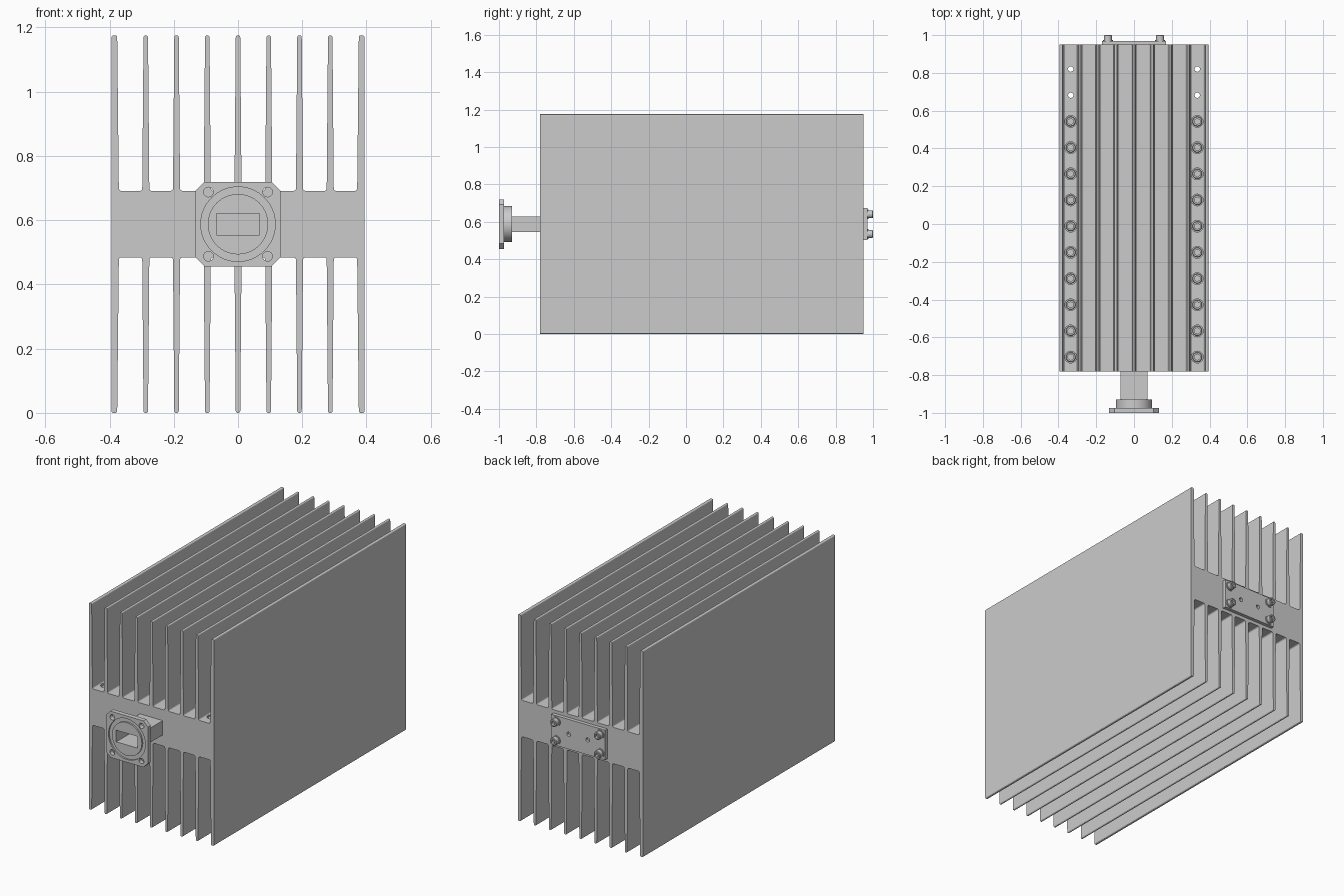
import bpy, bmesh
from math import sin, cos, pi, radians
from mathutils import Matrix

if "Cube" in bpy.data.objects:
    bpy.data.objects.remove(bpy.data.objects["Cube"])

ZC = 0.5875            # centre height
CORE = 0.1035          # half height of the solid core
Y0, Y1 = -0.78, 0.95   # heat sink ends
FRONT = Matrix.Rotation(radians(90), 4, 'X')    # local +z -> -y
BACK = Matrix.Rotation(radians(-90), 4, 'X')    # local +z -> +y


def finish(name, bm, smooth=True):
    bmesh.ops.recalc_face_normals(bm, faces=bm.faces)
    me = bpy.data.meshes.new(name)
    bm.to_mesh(me)
    bm.free()
    ob = bpy.data.objects.new(name, me)
    bpy.context.collection.objects.link(ob)
    if smooth:
        smooth_edges(ob)
    return ob


def select(ob):
    bpy.ops.object.select_all(action='DESELECT')
    ob.select_set(True)
    bpy.context.view_layer.objects.active = ob


def smooth_edges(ob):
    select(ob)
    bpy.ops.object.shade_smooth_by_angle(angle=radians(30))


def prism(bm, pts, y0, y1):
    """Extrude an xz outline (relative to centre height) along y."""
    a = [bm.verts.new((x, y0, ZC + z)) for x, z in pts]
    b = [bm.verts.new((x, y1, ZC + z)) for x, z in pts]
    bm.faces.new(a)
    bm.faces.new(b[::-1])
    for i in range(len(a)):
        j = (i + 1) % len(a)
        bm.faces.new((a[i], b[i], b[j], a[j]))


def rect(w, h):
    return [(-w, -h), (w, -h), (w, h), (-w, h)]


def lathe(bm, profile, mat, closed=False, n=24):
    """Turn (radius, height[, hex]) rings around local z."""
    rings = []
    for p in profile:
        ring = []
        for k in range(n):
            t = 2 * pi * k / n
            r = p[0]
            if len(p) > 2:   # hexagonal ring
                r *= cos(pi / 6) / cos((t + pi / 6) % (pi / 3) - pi / 6)
            ring.append(bm.verts.new(mat @ Matrix.Translation((r * cos(t), r * sin(t), p[1])).translation))
        rings.append(ring)
    pairs = list(zip(rings, rings[1:]))
    if closed:
        pairs.append((rings[-1], rings[0]))
    else:
        bm.faces.new(rings[0][::-1])
        bm.faces.new(rings[-1])
    for a, b in pairs:
        for k in range(n):
            j = (k + 1) % n
            bm.faces.new((a[k], a[j], b[j], b[k]))


def cut(ob, bm, smooth=True):
    """Subtract a temporary cutter mesh."""
    tool = finish("cutter", bm, False)
    tool.hide_render = True
    mod = ob.modifiers.new("cut", 'BOOLEAN')
    mod.operation, mod.solver, mod.object = 'DIFFERENCE', 'EXACT', tool
    select(ob)
    bpy.ops.object.modifier_apply(modifier=mod.name)
    bpy.data.objects.remove(tool, do_unlink=True)
    if smooth:
        smooth_edges(ob)


def arc(cx, cz, r, a0, a1, n=4):
    return [(cx + r * cos(radians(a0 + (a1 - a0) * i / n)),
             cz + r * sin(radians(a0 + (a1 - a0) * i / n))) for i in range(n + 1)]


# heat sink outline: tapered fins with rounded tips and root fillets
f, t, W = 0.008, 0.006, 0.394
fins = [(-W, -W, -0.376, -0.371)]
fins += [(x - 0.011, x - 0.007, x + 0.007, x + 0.011) for x in [i * 0.0957 for i in range(-3, 4)]]
fins += [(0.371, 0.376, W, W)]
upper = []
for xl, tl, tr, xr in fins:
    if xl > -W:
        upper += arc(xl - f, CORE + f, f, -90, 0)
    upper += arc(tl + t, ZC - t, t, 180, 90) + arc(tr - t, ZC - t, t, 90, 0)
    if xr < W:
        upper += arc(xr + f, CORE + f, f, 180, 270)
bm = bmesh.new()
prism(bm, upper + [(-x, -z) for x, z in upper], Y0, Y1)
sink = finish("heat_sink", bm, False)

# bolt holes along both edges, counterbored where a screw sits, plus waveguide bore
holes, screws = bmesh.new(), bmesh.new()
for x in (-0.335, 0.335):
    for i in range(12):
        m = Matrix.Translation((x, 0.82 - 0.1386 * i, ZC))
        bore = [(0.014, -CORE - 0.02)]
        if i < 2:
            bore += [(0.014, CORE + 0.02)]
        else:
            h = CORE - 0.035
            bore += [(0.014, h), (0.031, h), (0.031, CORE + 0.02)]
            lathe(screws, [(0.0125, -CORE), (0.0125, h), (0.026, h), (0.026, CORE - 0.006),
                           (0.023, CORE - 0.003), (0.016, CORE - 0.003, 1),
                           (0.016, CORE - 0.018, 1)], m)
        lathe(holes, bore, m)
prism(holes, rect(0.067, 0.033), Y0 - 0.05, -0.3)
cut(sink, holes, False)
finish("clamp_screws", screws)

# waveguide tube
bm = bmesh.new()
prism(bm, rect(0.072, 0.041), -0.94, Y0 + 0.0005)
tube = finish("waveguide_tube", bm, False)
bm = bmesh.new()
prism(bm, rect(0.067, 0.033), -1.05, -0.7)
cut(tube, bm, False)

# round collar behind the flange
bm = bmesh.new()
lathe(bm, [(0.096, 0.93), (0.096, 0.975)], Matrix.Translation((0, 0, ZC)) @ FRONT, n=64)
collar = finish("flange_collar", bm)
bm = bmesh.new()
prism(bm, rect(0.067, 0.033), -1.05, -0.7)
cut(collar, bm)

# chamfered square flange with seal groove, bolt holes and opening
s, c = 0.132, 0.104
bm = bmesh.new()
prism(bm, [(-c, -s), (c, -s), (s, -c), (s, c), (c, s), (-c, s), (-s, c), (-s, -c)], -1, -0.974)
flange = finish("waveguide_flange", bm, False)
bm = bmesh.new()
prism(bm, rect(0.067, 0.033), -1.05, -0.7)
lathe(bm, [(0.094, 0.991), (0.116, 0.991), (0.116, 1.02), (0.094, 1.02)],
      Matrix.Translation((0, 0, ZC)) @ FRONT, closed=True, n=64)
for x in (-0.092, 0.092):
    for z in (-0.1, 0.1):
        lathe(bm, [(0.015, 0.95), (0.015, 1.05)], Matrix.Translation((x, 0, ZC + z)) @ FRONT)
cut(flange, bm)

# end plate with two small holes
bm = bmesh.new()
prism(bm, rect(0.17, 0.085), Y1, 0.97)
plate = finish("end_plate", bm, False)
bm = bmesh.new()
for x in (-0.06, 0.06):
    lathe(bm, [(0.012, 0.955), (0.012, 1.0)], Matrix.Translation((x, 0, ZC)) @ BACK)
cut(plate, bm)

# end plate socket screws on washers
bm = bmesh.new()
for x in (-0.138, 0.138):
    for z in (-0.053, 0.053):
        lathe(bm, [(0.026, 0.969), (0.026, 0.975), (0.021, 0.975), (0.021, 0.997), (0.018, 1.0),
                   (0.012, 1.0, 1), (0.012, 0.985, 1)], Matrix.Translation((x, 0, ZC + z)) @ BACK)
finish("end_plate_screws", bm)
